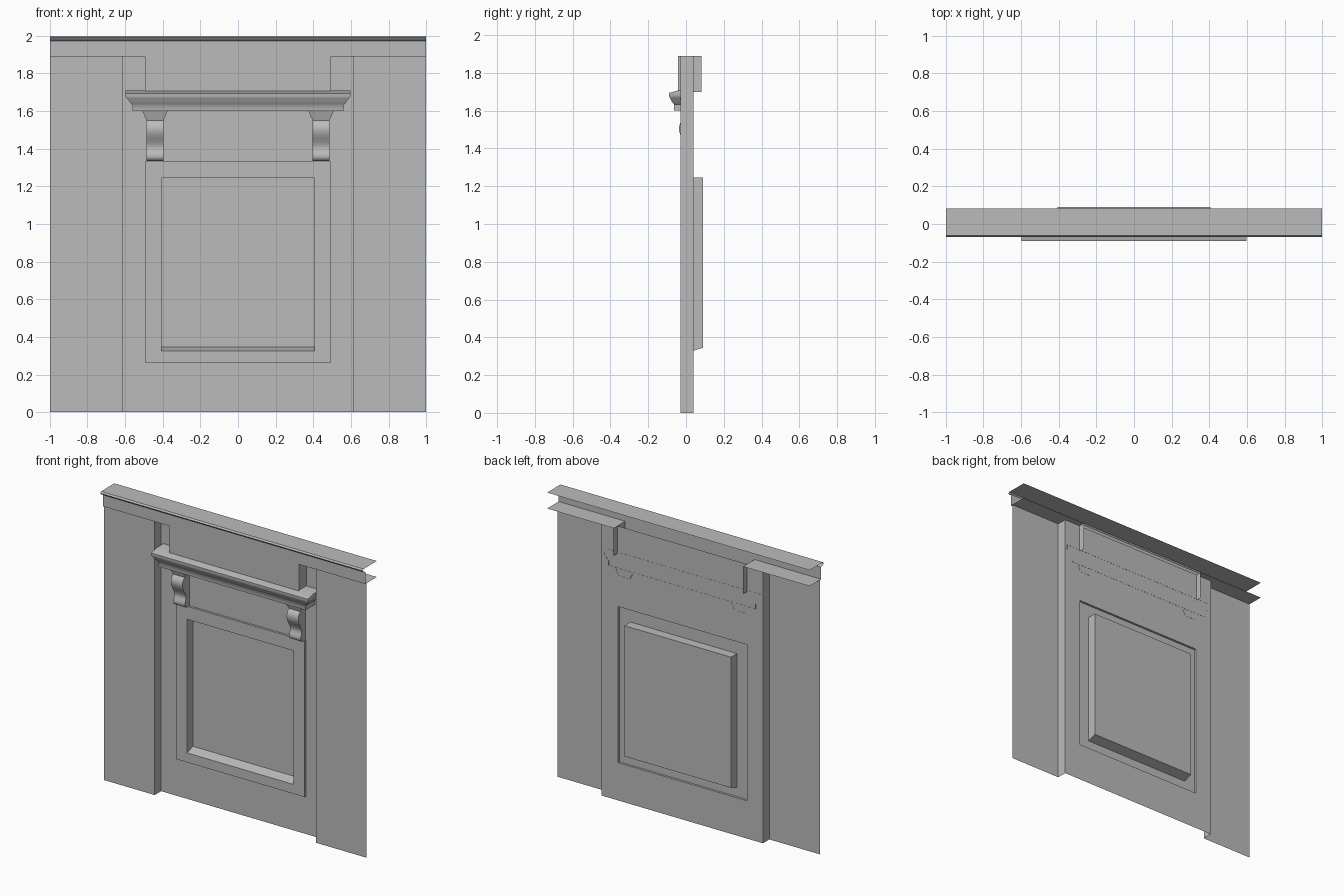
import bpy

cube = bpy.data.objects.get("Cube")
if cube:
    bpy.data.objects.remove(cube, do_unlink=True)

grey = bpy.data.materials.new("plain_grey")
grey.use_nodes = True
grey.diffuse_color = (0.5, 0.5, 0.5, 1)
bsdf = next(n for n in grey.node_tree.nodes if n.type == 'BSDF_PRINCIPLED')
bsdf.inputs["Base Color"].default_value = grey.diffuse_color
bsdf.inputs["Roughness"].default_value = 0.8


def build(name, verts, faces, smooth=False):
    mesh = bpy.data.meshes.new(name)
    mesh.from_pydata(verts, [], faces)
    mesh.materials.append(grey)
    obj = bpy.data.objects.new(name, mesh)
    bpy.context.collection.objects.link(obj)
    if smooth:
        bpy.ops.object.select_all(action='DESELECT')
        obj.select_set(True)
        bpy.context.view_layer.objects.active = obj
        bpy.ops.object.shade_smooth_by_angle(angle=0.7)
    return obj


def loft(name, rows, closed=False, caps=(), smooth=False):
    """Bridge rows of equal point count; caps lists the row indices to fill."""
    n = len(rows[0])
    verts = [p for row in rows for p in row]
    faces = []
    for r in range(len(rows) - 1):
        for i in range(n if closed else n - 1):
            j = (i + 1) % n
            faces.append((r * n + i, r * n + j, (r + 1) * n + j, (r + 1) * n + i))
    for r in caps:
        ring = list(range(r * n, r * n + n))
        faces.append(ring if r else ring[::-1])
    return build(name, verts, faces, smooth)


def rect(x, z0, z1, y):
    return [(-x, y, z0), (x, y, z0), (x, y, z1), (-x, y, z1)]


def moulding(name, levels, cx=0, back=0.041, smooth=False):
    """Stack of three-sided mitred outlines (half width, front y, z)."""
    rows = [[(cx - w, back, z), (cx - w, y, z), (cx + w, y, z), (cx + w, back, z)]
            for w, y, z in levels]
    return loft(name, rows, caps=(0, len(rows) - 1), smooth=smooth)


SIDE, BLOCK, TOP, SHELF = 0.614, 0.493, 2.0, 1.89
WALL, FRONT, BAND, REAR = 0.04, -0.03, -0.043, 0.083

# Recessed centre wall with raised frame and sunken panel
loft("centre_panel", [
    rect(SIDE, 0, SHELF, WALL),
    rect(0.491, 0.26, 1.335, WALL),
    rect(0.491, 0.26, 1.335, 0.025),
    rect(0.406, 0.325, 1.245, 0.025),
    rect(0.406, 0.345, 1.245, 0.09),
], closed=True, caps=(4,))

# Side walls, each with a return to the centre wall
for s, label in ((1, "left"), (-1, "right")):
    path = [(s, FRONT), (s * SIDE, FRONT), (s * SIDE, WALL)][::-s]
    loft(label + "_side_wall", [[(x, y, 0) for x, y in path],
                                [(x, y, SHELF) for x, y in path]])

    # Soffit under the cornice and cheek of the upper block
    path = [(s, SHELF), (s * BLOCK, SHELF), (s * BLOCK, 1.7)][::s]
    loft(label + "_soffit", [[(x, BAND, z) for x, z in path],
                             [(x, REAR, z) for x, z in path]])

# Cornice, open at the back and ends
cornice = [(REAR, TOP), (-0.062, TOP), (-0.07, 1.99), (-0.062, 1.98),
           (BAND, 1.973), (BAND, SHELF)]
loft("cornice", [[(-1, y, z) for y, z in cornice],
                 [(1, y, z) for y, z in cornice]][::-1])

# Upper block face below the cornice
build("upper_block", rect(BLOCK, 1.7, SHELF, BAND), [(0, 1, 2, 3)])

# Mantel shelf
moulding("mantel_shelf", [
    (0.56, -0.063, 1.6), (0.56, -0.063, 1.632), (0.568, -0.068, 1.638),
    (0.578, -0.077, 1.652), (0.59, -0.085, 1.668), (0.597, -0.09, 1.677),
    (0.597, -0.09, 1.694), (0.597, -0.03, 1.71),
], smooth=True)

# Corbels: flared cap over a scrolled bracket
scroll = [(WALL, 1.55), (-0.014, 1.55), (-0.03, 1.535), (-0.037, 1.515),
          (-0.037, 1.495), (-0.031, 1.475), (-0.02, 1.455), (-0.008, 1.435),
          (0, 1.415), (0.001, 1.4), (-0.004, 1.385), (-0.01, 1.37),
          (-0.011, 1.355), (-0.005, 1.342), (0.006, 1.336), (WALL, 1.336)]
for s, label in ((1, "left"), (-1, "right")):
    cx = s * 0.441
    moulding(label + "_corbel_cap", [
        (0.044, -0.014, 1.55), (0.056, -0.022, 1.575), (0.067, -0.03, 1.6)], cx)
    loft(label + "_corbel", [[(cx + d, y, z) for y, z in scroll]
                             for d in (0.044, -0.044)],
         closed=True, caps=(0, 1), smooth=True)
